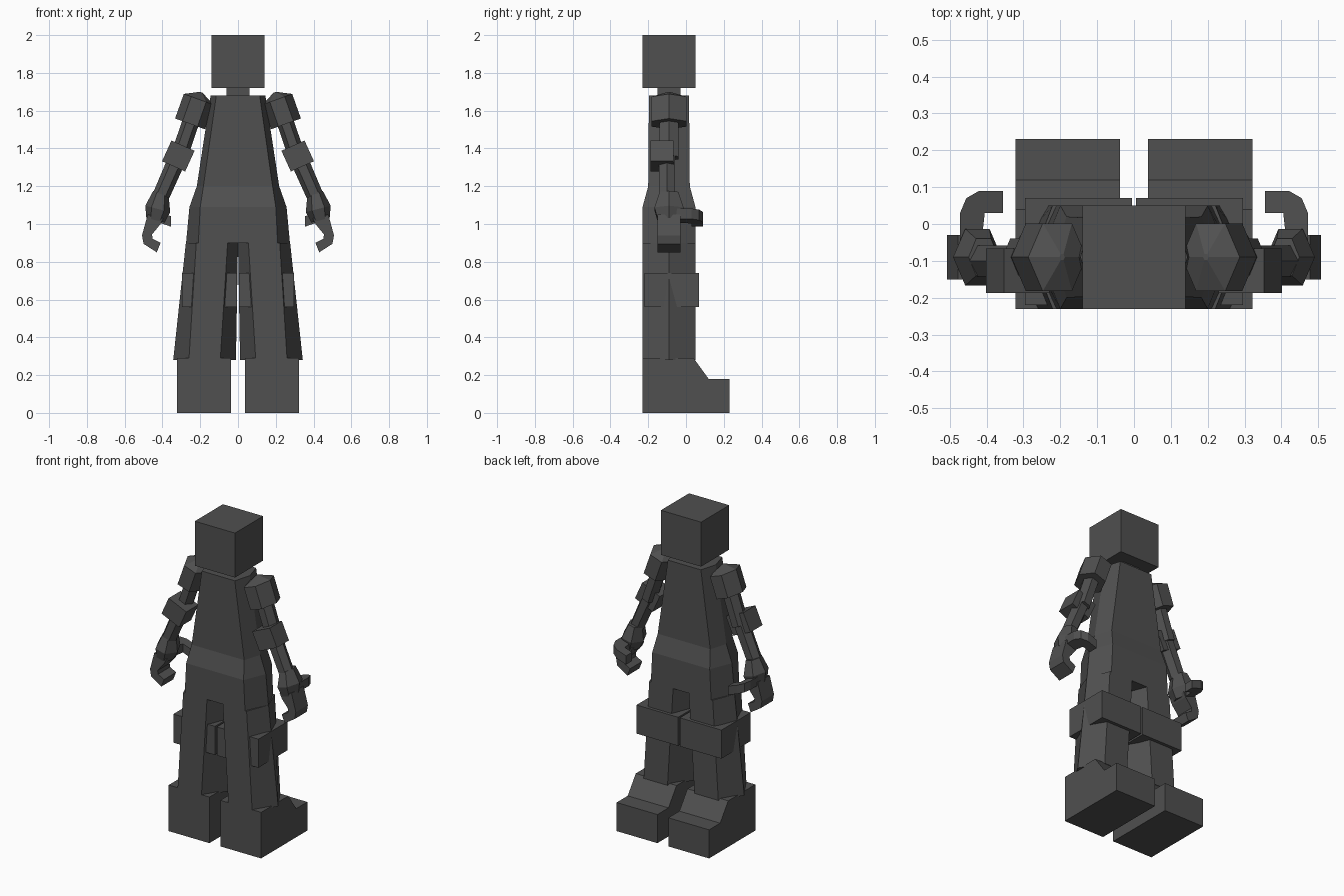
import bpy, bmesh, math
from mathutils import Vector

if "Cube" in bpy.data.objects:
    bpy.data.objects.remove(bpy.data.objects["Cube"])

grey = bpy.data.materials.new("dark_grey")
grey.diffuse_color = (0.08, 0.08, 0.08, 1)
grey.use_nodes = True
grey.node_tree.nodes["Principled BSDF"].inputs["Base Color"].default_value = grey.diffuse_color
CY = -0.09  # depth of the body's centre line


def finish(name, bm, mirror=False):
    bmesh.ops.recalc_face_normals(bm, faces=bm.faces[:])
    me = bpy.data.meshes.new(name)
    bm.to_mesh(me)
    bm.free()
    me.materials.append(grey)
    ob = bpy.data.objects.new(name, me)
    bpy.context.collection.objects.link(ob)
    if mirror:
        m = ob.modifiers.new("mirror", 'MIRROR')
        m.use_mirror_merge = False
    return ob


def loft(name, rings, mirror=False):
    """Skin a list of rings that have equal point counts, and cap both ends."""
    bm = bmesh.new()
    vs = [[bm.verts.new(p) for p in r] for r in rings]
    n = len(vs[0])
    for a, b in zip(vs, vs[1:]):
        for i in range(n):
            j = (i + 1) % n
            bm.faces.new((a[i], a[j], b[j], b[i]))
    bm.faces.new(vs[0])
    bm.faces.new(vs[-1])
    return finish(name, bm, mirror)


def box(name, x, y, z, mirror=False):
    ring = [(x[0], y[0]), (x[1], y[0]), (x[1], y[1]), (x[0], y[1])]
    return loft(name, [[(a, b, h) for a, b in ring] for h in z], mirror)


def hexring(z, front, side, hy, cx=0.0):
    """Level hexagon: corners to left and right, flats to front and back."""
    return [(cx + a, CY + b, z) for a, b in
            ((-side, 0), (-front, -hy), (front, -hy), (side, 0), (front, hy), (-front, hy))]


def armring(p, axis, ru, hy, cy=CY, sides=6, turn=0.0):
    """Ring across an arm axis that lies in the xz plane; p is (x, z)."""
    a = Vector((axis[0], 0, axis[1])).normalized()
    u = Vector((-a.z, 0, a.x))
    k = 1 / math.sin(math.pi / 3) if sides == 6 else math.sqrt(2)
    c = Vector((p[0], cy, p[1]))
    s = 1.0 if sides == 6 else k
    out = []
    for i in range(sides):
        t = turn + 2 * math.pi * i / sides
        out.append(c + u * ru * s * math.cos(t) + Vector((0, hy * k * math.sin(t), 0)))
    return out


# head, neck, torso
box("head", (-0.14, 0.14), (-0.23, 0.05), (1.72, 2.0))
box("neck", (-0.062, 0.062), (-0.15, -0.03), (1.66, 1.73))
loft("torso", [hexring(0.9, 0.21, 0.275, 0.14), hexring(1.09, 0.2, 0.257, 0.14),
               hexring(1.2, 0.183, 0.218, 0.11), hexring(1.68, 0.115, 0.145, 0.106)])

# legs, knee guards, boots
loft("leg", [hexring(0.28, 0.083, 0.166, 0.14, 0.177),
             hexring(0.9, 0.083, 0.138, 0.14, 0.138)], True)
box("knee_guard", (0.006, 0.296), (-0.22, 0.07), (0.56, 0.74), True)
boot = [(-0.23, 0), (0.23, 0), (0.23, 0.18), (0.12, 0.18), (0.04, 0.29), (-0.23, 0.29)]
loft("boot", [[(x, y, z) for y, z in boot] for x in (0.038, 0.322)], True)

# shoulder cap with a shallow point
ax = (0.34, -0.94)
loft("shoulder", [armring((0.254, 1.53), ax, 0.084, 0.092),
                  armring((0.208, 1.66), ax, 0.084, 0.092),
                  armring((0.195, 1.697), ax, 0.008, 0.008)], True)

# upper arm, elbow guard, forearm
loft("upper_arm", [armring((0.24, 1.57), ax, 0.045, 0.05),
                   armring((0.315, 1.35), ax, 0.045, 0.05)], True)
fx = (0.4, -0.9)
q = math.pi / 4
loft("elbow_guard", [armring((0.291, 1.415), fx, 0.067, 0.06, -0.127, 4, q),
                     armring((0.341, 1.305), fx, 0.067, 0.06, -0.127, 4, q)], True)
loft("forearm", [armring((0.315, 1.36), fx, 0.048, 0.042, -0.1),
                 armring((0.405, 1.155), fx, 0.045, 0.042, -0.1)], True)

# hand: palm, curled fingers, hooked thumb
px = (0.25, -0.97)
loft("palm", [armring((0.408, 1.165), px, 0.042, 0.05),
              armring((0.425, 1.08), px, 0.068, 0.077),
              armring((0.437, 1.02), px, 0.05, 0.06)], True)
fingers = [(0.395, 1.03), (0.478, 1.05), (0.508, 0.94), (0.5, 0.895), (0.43, 0.85),
           (0.41, 0.9), (0.452, 0.922), (0.455, 0.945), (0.41, 1.0)]
loft("fingers", [[(x, y, z) for x, z in fingers] for y in (-0.15, -0.03)], True)
thumb = [(0.472, -0.06), (0.472, 0.03), (0.455, 0.07), (0.42, 0.09), (0.355, 0.09),
         (0.355, 0.03), (0.405, 0.03), (0.415, -0.06)]
loft("thumb", [[(x, y, z + 0.35 * (x - 0.41)) for x, y in thumb]
               for z in (1.005, 1.06)], True)
